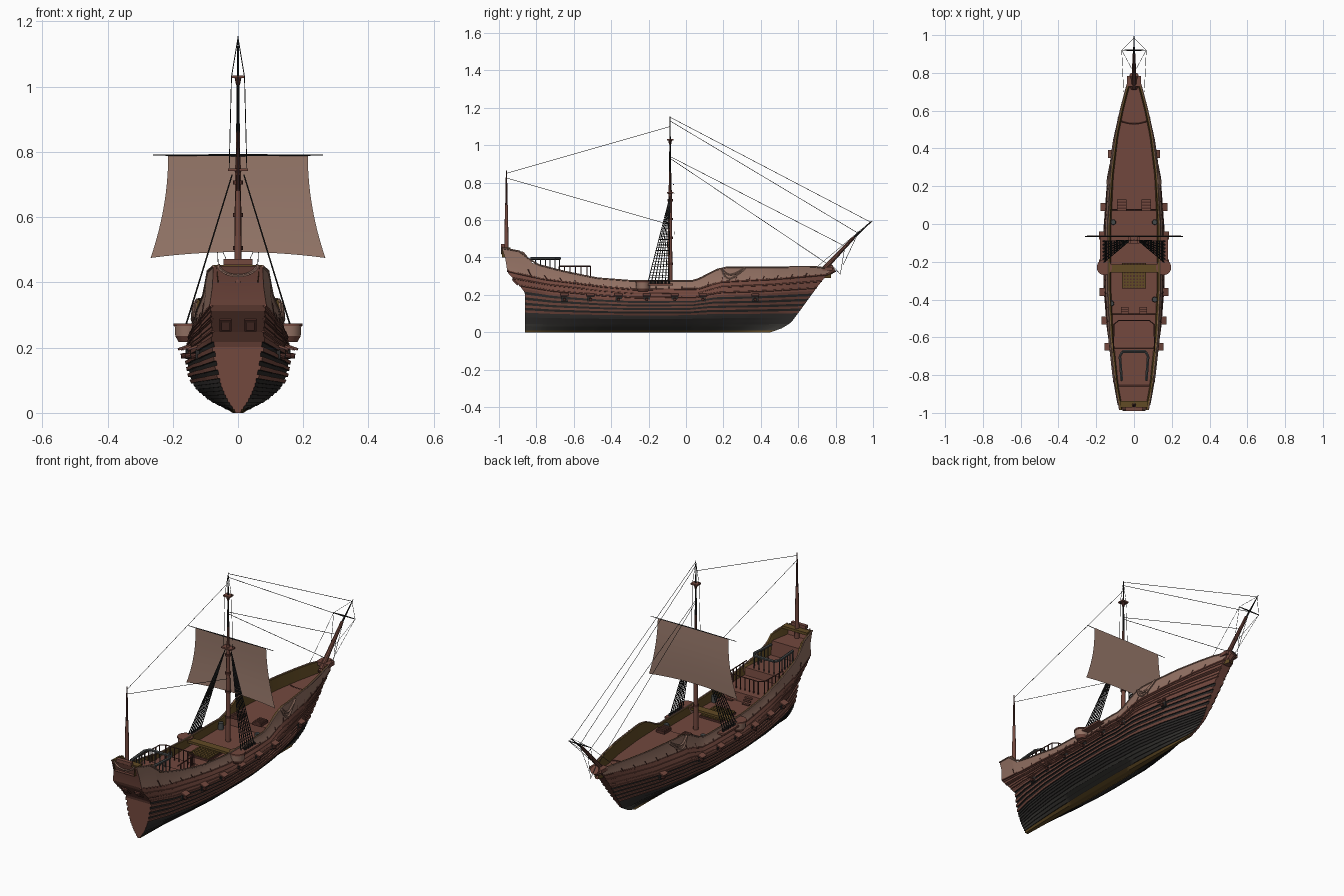
import bpy, bmesh, math
from mathutils import Vector, Matrix

if "Cube" in bpy.data.objects:
    bpy.data.objects.remove(bpy.data.objects["Cube"])


def material(name, r, g, b):
    m = bpy.data.materials.new(name)
    m.use_nodes = True
    m.diffuse_color = (r, g, b, 1)
    bsdf = m.node_tree.nodes["Principled BSDF"]
    bsdf.inputs["Base Color"].default_value = (r, g, b, 1)
    bsdf.inputs["Roughness"].default_value = 0.8
    return m


MATS = [material("red_brown_wood", .17, .065, .048), material("tarred_planks", .024, .022, .021),
        material("tan_wood", .29, .165, .125), material("olive_wood", .12, .07, .018),
        material("sail_cloth", .32, .195, .15), material("black_rope", .014, .014, .014),
        material("dark_red_wood", .08, .028, .022), material("grey_iron", .06, .065, .065),
        material("bottom_grey", .042, .04, .036)]
WOOD, TAR, TAN, OLIVE, CLOTH, ROPE, DARK, IRON, GREY = range(9)


def finish(name, bm, smooth=True):
    bmesh.ops.recalc_face_normals(bm, faces=bm.faces)
    me = bpy.data.meshes.new(name)
    bm.to_mesh(me)
    bm.free()
    for m in MATS:
        me.materials.append(m)
    ob = bpy.data.objects.new(name, me)
    bpy.context.collection.objects.link(ob)
    if smooth:
        bpy.ops.object.select_all(action='DESELECT')
        ob.select_set(True)
        bpy.context.view_layer.objects.active = ob
        bpy.ops.object.shade_smooth_by_angle(angle=math.radians(35))
    return ob


def paint(verts, mat):
    for f in {f for v in verts for f in v.link_faces}:
        f.material_index = mat


def rod(bm, a, b, r1, r2=None, mat=ROPE, n=8):
    a, b = Vector(a), Vector(b)
    d = b - a
    M = Matrix.Translation((a + b) / 2) @ d.to_track_quat('Z', 'Y').to_matrix().to_4x4()
    res = bmesh.ops.create_cone(bm, cap_ends=True, segments=n, radius1=r1,
                                radius2=r1 if r2 is None else r2, depth=d.length, matrix=M)
    paint(res["verts"], mat)


def chain(bm, pts, r, mat=ROPE, n=5):
    for a, b in zip(pts, pts[1:]):
        rod(bm, a, b, r, r, mat, n)


def box(bm, c, size, mat=WOOD, tilt=0, axis='X'):
    M = Matrix.Translation(c) @ Matrix.Rotation(tilt, 4, axis) @ Matrix.Diagonal((*size, 1))
    paint(bmesh.ops.create_cube(bm, size=1, matrix=M)["verts"], mat)


def curve(table, x):
    if x <= table[0][0]:
        return table[0][1]
    for (a, p), (b, q) in zip(table, table[1:]):
        if x <= b:
            return p + (q - p) * (x - a) / (b - a)
    return table[-1][1]


# Hull lines: sheer, wale, deck, stern and bow profiles, plan and section
SHEER = [(-.97, .45), (-.86, .43), (-.83, .37), (-.7, .335), (-.5, .29), (-.3, .275), (.05, .275),
         (.1, .295), (.15, .33), (.2, .347), (.7, .35), (.78, .34)]
WALE = [(-.97, .33), (-.8, .285), (-.5, .245), (-.3, .228), (.08, .232), (.2, .27), (.5, .285), (.78, .31)]
DECK = [(-.855, .4), (-.85, .325), (-.67, .325), (-.665, .285), (-.5, .28), (-.495, .235),
        (.08, .235), (.085, .275), (.78, .29)]
STERN = [(0, -.86), (.21, -.86), (.25, -.89), (.32, -.955), (.38, -.962), (.45, -.985)]
BOW = [(0, .45), (.02, .51), (.05, .56), (.13, .62), (.24, .7), (.33, .77), (.35, .78)]
PLAN = [(0, .085), (.08, .115), (.2, .14), (.35, .155), (.55, .155), (.7, .14), (.82, .112),
        (.9, .08), (.96, .05), (1, .028)]
SECTION = [(0, .08), (.15, .55), (.3, .82), (.45, .94), (.65, 1), (.85, 1), (1, .96), (1.5, .92), (2, .89)]


def hull_point(u, f, out=0, side=1):
    ym = -.97 + 1.75 * u
    h, s = curve(WALE, ym), curve(SHEER, ym)
    z = .25 * f + (h - .25) * f * f if f <= 1 else h + (s - h) * (f - 1)
    y0, y1 = curve(STERN, z), curve(BOW, z)
    fine = 1 + .8 * max(0, 1 - f)
    w = .155 * (curve(PLAN, u) / .155) ** fine * curve(SECTION, f)
    return Vector((side * (max(.004, w) + out), y0 + (y1 - y0) * u, z))


# Hull shell: grey bottom, tarred strakes, raised brown strakes, bulwark, stepped deck
STRAKES = 24
rows = []
for k in range(STRAKES):
    if k < 9:
        low, high, mat, ledge = .004, 0, OLIVE if k == 0 else GREY if k < 4 else TAR, TAR
    elif k < 18:
        raised = k % 2
        low = high = .007 * raised
        mat, ledge = WOOD if raised else TAR, WOOD if raised else TAR
    else:
        low, high, mat, ledge = .004, 0, WOOD, WOOD
    rows.append((k / STRAKES, low, mat))
    rows.append(((k + 1) / STRAKES, high, ledge))
rows += [(1, .005, TAN), (1.5, 0, TAN), (2, 0, TAN)]
breaks = [(y + .97) / 1.75 for t in (DECK[:-1], SHEER[1:-1]) for y, _ in t]
us = sorted(set([i / 48 for i in range(49)] + breaks))
bm = bmesh.new()
rings = []
for u in us:
    pts = [hull_point(u, f, out) for f, out, _ in rows]
    top = pts[-1]
    deck = curve(DECK, -.97 + 1.75 * u)
    inner = max(.008, top.x - .01)
    pts += [Vector((inner, top.y, top.z)), Vector((inner - .006, top.y, deck)), Vector((0, top.y, deck))]
    pts.insert(0, Vector((0, pts[0].y, 0)))
    rings.append([bm.verts.new(p) for p in pts])
cols = [OLIVE] + [m for _, _, m in rows[:-1]] + [OLIVE, OLIVE, WOOD]
for a, b in zip(rings, rings[1:]):
    for i, m in enumerate(cols):
        bm.faces.new((a[i], a[i + 1], b[i + 1], b[i])).material_index = m
for ring in (rings[0], rings[-1]):      # transom and stem
    outer = ring[1:len(rows) + 1]
    mids = [bm.verts.new((0, v.co.y, v.co.z)) for v in outer]
    for i in range(len(outer) - 1):
        bm.faces.new((outer[i], outer[i + 1], mids[i + 1], mids[i])).material_index = WOOD
hull = finish("hull", bm)
hull.modifiers.new("mirror", 'MIRROR').use_axis = (True, False, False)

# Wales, band studs, rail caps and garlands along both sides
bm = bmesh.new()
for s in (-1, 1):
    for f, r, m in ((.8, .005, WOOD), (.9, .005, WOOD), (1, .006, WOOD), (2, .004, TAN)):
        chain(bm, [hull_point(i / 40, f, 0, s) for i in range(41)], r, m, 6)
    for i in range(3, 44, 2):
        rod(bm, hull_point(i / 46, 1, .004, s), hull_point(i / 46, 1.3, .002, s), .003, mat=DARK, n=4)
    for sag in (.5, .8):
        chain(bm, [hull_point(.66 + .075 * i / 12, 1.95 - sag * math.sin(math.pi * i / 12), .006, s)
                   for i in range(13)], .006, TAN)
chain(bm, [(.06 * math.cos(t * math.pi / 10), -.984, .455 - .035 * math.sin(t * math.pi / 10))
           for t in range(11)], .005, TAN)
finish("hull_mouldings", bm)

# Guns with raised port lids
bm = bmesh.new()
for s in (-1, 1):
    for y in (-.65, -.51, -.36, -.21, -.06, .09, .37):
        x = hull_point((y + .88) / 1.55, .75).x
        rod(bm, (s * (x - .03), y, .18), (s * (x + .02), y, .174), .01, .008, DARK)
        box(bm, (s * (x + .014), y, .2), (.032, .042, .007), WOOD, s * .35, 'Y')
        box(bm, (s * x, y, .18), (.012, .036, .03), TAR)
finish("guns_and_lids", bm)

# Side tubs and shroud platforms
bm = bmesh.new()
for s in (-1, 1):
    rod(bm, (s * .157, -.23, .218), (s * .157, -.23, .235), .026, .036, WOOD, 14)
    rod(bm, (s * .157, -.23, .235), (s * .157, -.23, .266), .036, .038, TAN, 14)
    rod(bm, (s * .157, -.23, .266), (s * .157, -.23, .274), .041, .041, WOOD, 14)
    box(bm, (s * .16, -.14, .255), (.04, .14, .01), WOOD)
finish("side_tubs", bm)

# Stern windows, stern beam and bow head
bm = bmesh.new()
for s in (-1, 1):
    box(bm, (s * .038, -.911, .27), (.036, .009, .046), DARK, .75)
    box(bm, (s * .038, -.914, .268), (.026, .009, .034), WOOD, .75)
box(bm, (0, -.955, .447), (.15, .035, .014), OLIVE)
box(bm, (0, -.98, .462), (.09, .02, .018), WOOD)
box(bm, (0, .755, .34), (.075, .055, .02), WOOD)
rod(bm, (0, .72, .3), (0, .79, .345), .02, .024, WOOD)
finish("stern_and_bow_details", bm)

# Deck fittings: grating, beam, hatches, barrels, ladders
bm = bmesh.new()
box(bm, (0, -.275, .24), (.125, .135, .012), DARK)
for i in range(8):
    box(bm, (-.056 + .016 * i, -.275, .248), (.008, .13, .008), OLIVE)
    box(bm, (0, -.333 + .0165 * i, .248), (.12, .008, .008), OLIVE)
box(bm, (0, -.236, .262), (.27, .042, .012), OLIVE)
for x, y in ((.11, .01), (-.11, .01), (-.12, -.42), (.11, -.4)):
    rod(bm, (x, y, .235), (x, y, .27), .015, .013, IRON, 12)
for s in (-1, 1):
    box(bm, (s * .065, .1, .282), (.05, .06, .016), DARK)
    for i in range(4):
        box(bm, (s * .065, .075 + .016 * i, .292), (.044, .008, .006), WOOD)
    for i in range(3):
        box(bm, (s * .05, -.47 + .012 * i, .27 - .012 * i), (.04, .012, .006), WOOD)
chain(bm, [(.08 * math.cos(t * math.pi / 8), .56 - .03 * math.sin(t * math.pi / 8), .284)
           for t in range(9)], .004, DARK)
finish("deck_fittings", bm)

# Poop and quarterdeck railings
bm = bmesh.new()
POOP_RAIL = [(-.065, -.83), (-.075, -.7), (-.06, -.675), (.06, -.675), (.075, -.7), (.065, -.83)]
QUARTER_RAIL = [(-.11, -.68), (-.105, -.53), (-.08, -.51), (.08, -.51), (.105, -.53), (.11, -.68)]
for z, path, r, mat in ((.325, POOP_RAIL, .008, IRON), (.283, QUARTER_RAIL, .003, DARK)):
    for (ax, ay), (bx, by) in zip(path, path[1:]):
        rod(bm, (ax, ay, z + .07), (bx, by, z + .07), r, mat=mat, n=6)
        count = max(1, round(math.hypot(bx - ax, by - ay) / .028))
        for i in range(count):
            x, y = ax + (bx - ax) * i / count, ay + (by - ay) * i / count
            rod(bm, (x, y, z), (x, y, z + .07), .003, mat=mat, n=5)
finish("railings", bm)

# Masts, yards and bowsprit
bm = bmesh.new()
MY = -.085
rod(bm, (0, MY, .23), (0, MY, .76), .013, .009, WOOD, 12)
rod(bm, (0, MY, .74), (0, MY, .86), .008, .006, WOOD, 10)
rod(bm, (0, MY, .86), (0, MY, 1.155), .006, .002, ROPE, 10)
rod(bm, (0, -.96, .4), (0, -.96, .68), .012, .008, WOOD, 12)
rod(bm, (0, -.96, .66), (0, -.96, .865), .007, .003, DARK, 10)
for z in (.36, .5, .6, .7):
    rod(bm, (0, MY, z), (0, MY, z + .012), .015, mat=DARK, n=12)
for z, w in ((.745, .06), (1.03, .04)):
    box(bm, (0, MY, z), (w, .035, .008), WOOD)
    rod(bm, (0, MY, z - .025), (0, MY, z), .006, .011, DARK)
rod(bm, (0, .72, .32), (0, .9, .51), .014, .008, WOOD, 10)
rod(bm, (0, .88, .49), (0, .995, .595), .006, .002, ROPE)
for s in (-1, 1):
    rod(bm, (0, -.066, .79), (s * .26, -.066, .79), .0035, .0015, ROPE)
    rod(bm, (0, .92, .535), (s * .067, .92, .535), .004, .002, ROPE)
finish("masts_and_spars", bm)

# Square sail with hollow sides and arched foot
bm = bmesh.new()
N = 14
grid = []
for j in range(N + 1):
    v = j / N
    w = .214 + .054 * v * v
    grid.append([])
    for i in range(N + 1):
        t = 2 * i / N - 1
        foot = .475 + .018 * (1 - t * t)
        grid[-1].append(bm.verts.new((t * w, -.062 + .004 * math.sin(math.pi * v), .79 + (foot - .79) * v)))
for j in range(N):
    for i in range(N):
        q = (grid[j][i], grid[j][i + 1], grid[j + 1][i + 1], grid[j + 1][i])
        bm.faces.new(q).material_index = CLOTH
finish("main_sail", bm)

# Shrouds with ratlines, stays and bowsprit rigging
bm = bmesh.new()
for s in (-1, 1):
    head = Vector((s * .018, MY, .73))
    lines = [Vector((s * .162, -.205 + .019 * i, .262)) for i in range(7)]
    for p in lines:
        rod(bm, p, head, .0025, .002, n=5)
        rod(bm, p, p + Vector((0, 0, .012)), .006, n=6)
    for i in range(1, 30):
        rod(bm, lines[0].lerp(head, i / 32), lines[-1].lerp(head, i / 32), .0016, n=4)
    chain(bm, [(0, MY, 1.15), (s * .02, MY, 1.03), (s * .027, MY, .75)], .0013, n=4)
    chain(bm, [(0, .985, .59), (s * .065, .92, .535), (s * .055, .7, .35)], .001, n=4)
    rod(bm, (s * .065, .92, .535), (0, .8, .39), .001, n=4)
stays = [((0, MY, 1.15), (0, .985, .59)), ((0, MY, 1.13), (0, .92, .53)), ((0, MY, .94), (0, .85, .46)),
         ((0, MY, .93), (0, .75, .37)), ((0, MY, 1.1), (0, -.96, .85)), ((0, MY, .575), (0, -.96, .825)),
         ((0, .85, .46), (0, .825, .31)), ((0, .825, .31), (0, .77, .37)), ((0, .92, .53), (0, .84, .36))]
for a, b in stays:
    rod(bm, a, b, .0013, n=4)
finish("rigging", bm, False)
